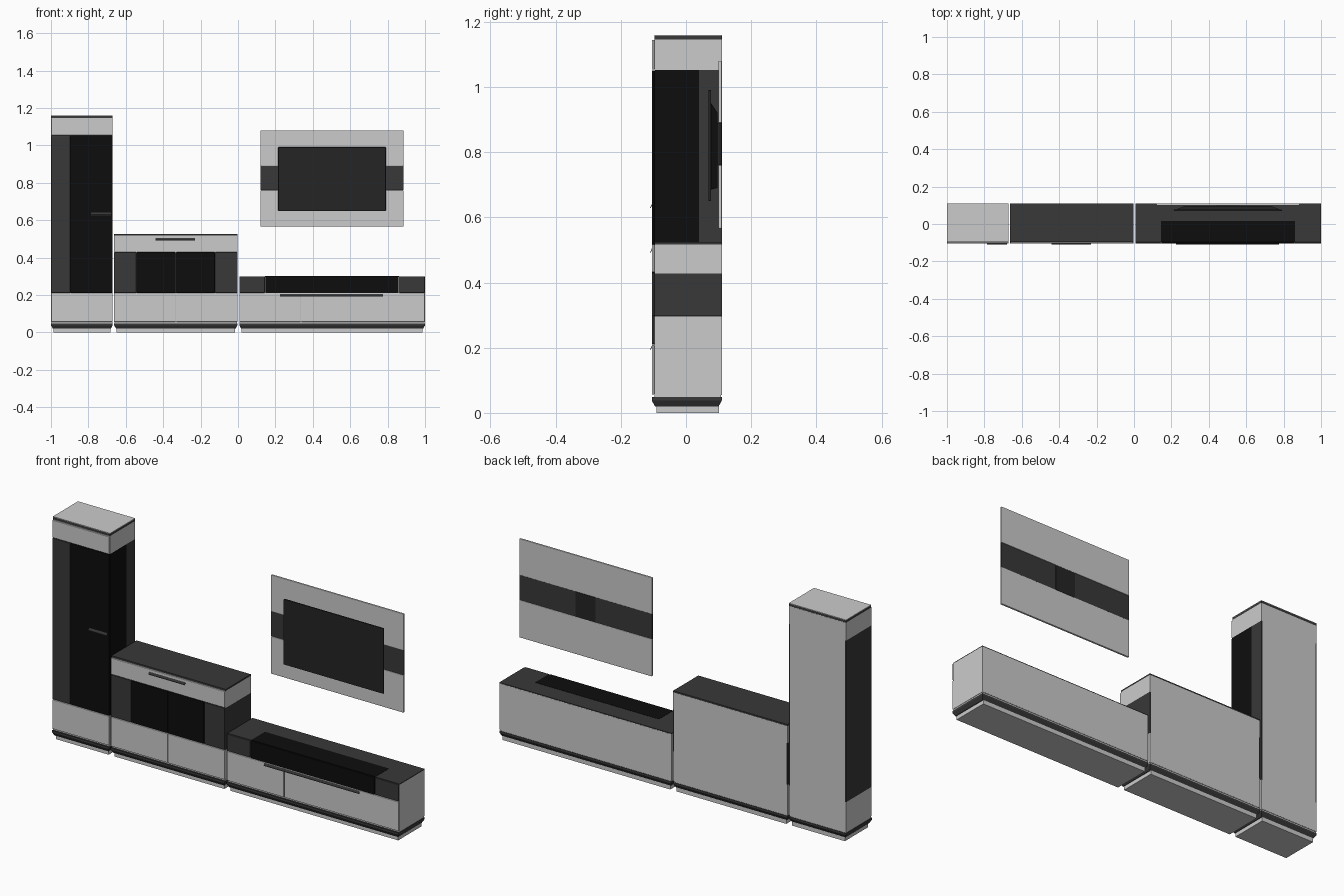
import bpy, bmesh

if "Cube" in bpy.data.objects:
    bpy.data.objects.remove(bpy.data.objects["Cube"])


def material(name, v):
    m = bpy.data.materials.new(name)
    m.diffuse_color = (v, v, v, 1)
    m.use_nodes = True
    m.node_tree.nodes["Principled BSDF"].inputs["Base Color"].default_value = m.diffuse_color
    return m


DARK = material("dark_wood", 0.04)
BLACK = material("black_glass", 0.004)
SCREEN = material("screen_grey", 0.018)
FRONT, FACE, BACK = -0.105, -0.097, 0.11   # door front, carcass front, rear


def loft(name, a, b, mat=None, bevel=0):
    """Solid between two matching loops of points."""
    bm = bmesh.new()
    va, vb = [bm.verts.new(p) for p in a], [bm.verts.new(p) for p in b]
    n = len(a)
    bm.faces.new(va)
    bm.faces.new(vb)
    for i in range(n):
        j = (i + 1) % n
        bm.faces.new((va[i], va[j], vb[j], vb[i]))
    bmesh.ops.recalc_face_normals(bm, faces=bm.faces)
    me = bpy.data.meshes.new(name)
    bm.to_mesh(me)
    bm.free()
    ob = bpy.data.objects.new(name, me)
    bpy.context.collection.objects.link(ob)
    if mat:
        me.materials.append(mat)
    if bevel:
        mod = ob.modifiers.new("soft_edges", "BEVEL")
        mod.width, mod.segments = bevel, 2
    return ob


def rect(x0, x1, y0, y1, z):
    return [(x0, y0, z), (x1, y0, z), (x1, y1, z), (x0, y1, z)]


def box(name, x0, x1, y0, y1, z0, z1, mat=None, bevel=0):
    return loft(name, rect(x0, x1, y0, y1, z0), rect(x0, x1, y0, y1, z1), mat, bevel)


def door(name, x0, x1, z0, z1, mat=None):
    g = 0.0015
    return box(name, x0 + g, x1 - g, FRONT, FACE, z0 + g, z1 - g, mat, 0.002)


def handle(name, x0, x1, z):
    """Slim tilted grip strip."""
    prof = [(-0.103, z + 0.007), (-0.109, z - 0.006), (-0.11, z - 0.003), (-0.105, z + 0.008)]
    loft(name, [(x0, y, h) for y, h in prof], [(x1, y, h) for y, h in prof], DARK)


def base(name, x0, x1):
    """Recessed plinth, chamfered dark skirting and thin light reveal."""
    box(name + "_plinth", x0 + 0.013, x1 - 0.013, -0.09, 0.101, 0, 0.021)
    loft(name + "_skirting_chamfer",
         rect(x0 + 0.01, x1 - 0.01, -0.095, 0.1, 0.02),
         rect(x0, x1, FRONT, BACK, 0.038), DARK)
    box(name + "_skirting", x0, x1, FRONT, BACK, 0.038, 0.048, DARK)
    box(name + "_reveal", x0 + 0.002, x1 - 0.002, FACE, BACK - 0.002, 0.048, 0.056)


def back(name, x0, x1, top):
    box(name + "_back_panel", x0 + 0.006, x1 - 0.006, 0.105, BACK + 0.0006, 0.056, top)


# Tall cabinet
X0, X1, XG = -1.0, -0.67, -0.895
base("tower", X0, X1)
back("tower", X0, X1, 1.145)
box("tower_lower_body", X0, X1, FACE, BACK, 0.055, 0.21)
door("tower_lower_door", X0, X1, 0.055, 0.21)
box("tower_left_body", X0, XG, FACE, BACK, 0.21, 1.052, DARK)
door("tower_left_strip", X0, XG, 0.21, 1.052, DARK)
box("tower_rear_side", XG, X1, 0.04, BACK, 0.21, 1.052, DARK)
box("tower_glass_body", XG, X1, FACE, 0.04, 0.21, 1.052, BLACK)
door("tower_glass_door", XG, X1, 0.21, 1.052, BLACK)
box("tower_upper_body", X0, X1, FACE, BACK, 1.052, 1.146)
door("tower_upper_door", X0, X1, 1.052, 1.146)
box("tower_top_edge", X0, X1, FACE, BACK, 1.146, 1.157, DARK)
box("tower_top_board", X0, X1, FACE, BACK, 1.157, 1.16)
handle("tower_handle", -0.785, -0.68, 0.632)

# Middle sideboard
X0, X1, XM = -0.662, -0.003, -0.3325
base("sideboard", X0, X1)
back("sideboard", X0, X1, 0.517)
box("sideboard_lower_body", X0, X1, FACE, BACK, 0.055, 0.21)
box("sideboard_middle_body", X0, X1, FACE, BACK, 0.21, 0.428, DARK)
box("sideboard_upper_body", X0, X1, FACE, BACK, 0.428, 0.517)
box("sideboard_top", X0, X1, FACE, BACK, 0.517, 0.525, DARK)
for side, s in (("left", -1), ("right", 1)):
    inner, outer = XM + s * 0.21, XM + s * 0.3295
    door(f"sideboard_{side}_lower_door", *sorted((XM, outer)), 0.055, 0.21)
    door(f"sideboard_{side}_glass", *sorted((XM, inner)), 0.21, 0.43, BLACK)
    door(f"sideboard_{side}_strip", *sorted((inner, outer)), 0.21, 0.43, DARK)
door("sideboard_drawer", X0, X1, 0.43, 0.518)
handle("sideboard_handle", -0.44, -0.23, 0.496)

# Low media bench
X0, X1 = 0.007, 1.0
GL, GR = 0.145, 0.86
base("bench", X0, X1)
back("bench", X0, X1, 0.295)
box("bench_body", X0, X1, FACE, BACK, 0.055, 0.296)
box("bench_top", X0, X1, FACE, BACK, 0.296, 0.3, DARK)
box("bench_glass_top", GL, GR, FACE, 0.015, 0.21, 0.301, BLACK)
door("bench_glass_front", GL, GR, 0.208, 0.301, BLACK)
door("bench_left_strip", X0, GL, 0.21, 0.3, DARK)
door("bench_right_strip", GR, X1, 0.21, 0.3, DARK)
door("bench_left_door", X0, 0.338, 0.055, 0.21)
door("bench_right_door", 0.338, X1, 0.055, 0.21)
handle("bench_handle", 0.225, 0.775, 0.198)

# Wall panel
PX0, PX1 = 0.12, 0.885
box("wall_panel_upper", PX0, PX1, 0.099, BACK, 0.89, 1.08, None, 0.003)
box("wall_panel_lower", PX0, PX1, 0.099, BACK, 0.565, 0.76, None, 0.003)
box("wall_panel_band", PX0, PX1, 0.102, 0.108, 0.76, 0.89, DARK)

# Television with tapered housing and wall bracket
box("television_screen", 0.215, 0.79, 0.069, 0.077, 0.65, 0.99, SCREEN, 0.001)


def upright(x0, x1, z0, z1, y):
    return [(x0, y, z0), (x1, y, z0), (x1, y, z1), (x0, y, z1)]


loft("television_housing", upright(0.225, 0.78, 0.685, 0.95, 0.077),
     upright(0.275, 0.73, 0.69, 0.92, 0.097), SCREEN)
box("television_bracket", 0.445, 0.56, 0.095, 0.1095, 0.76, 0.89, SCREEN)
